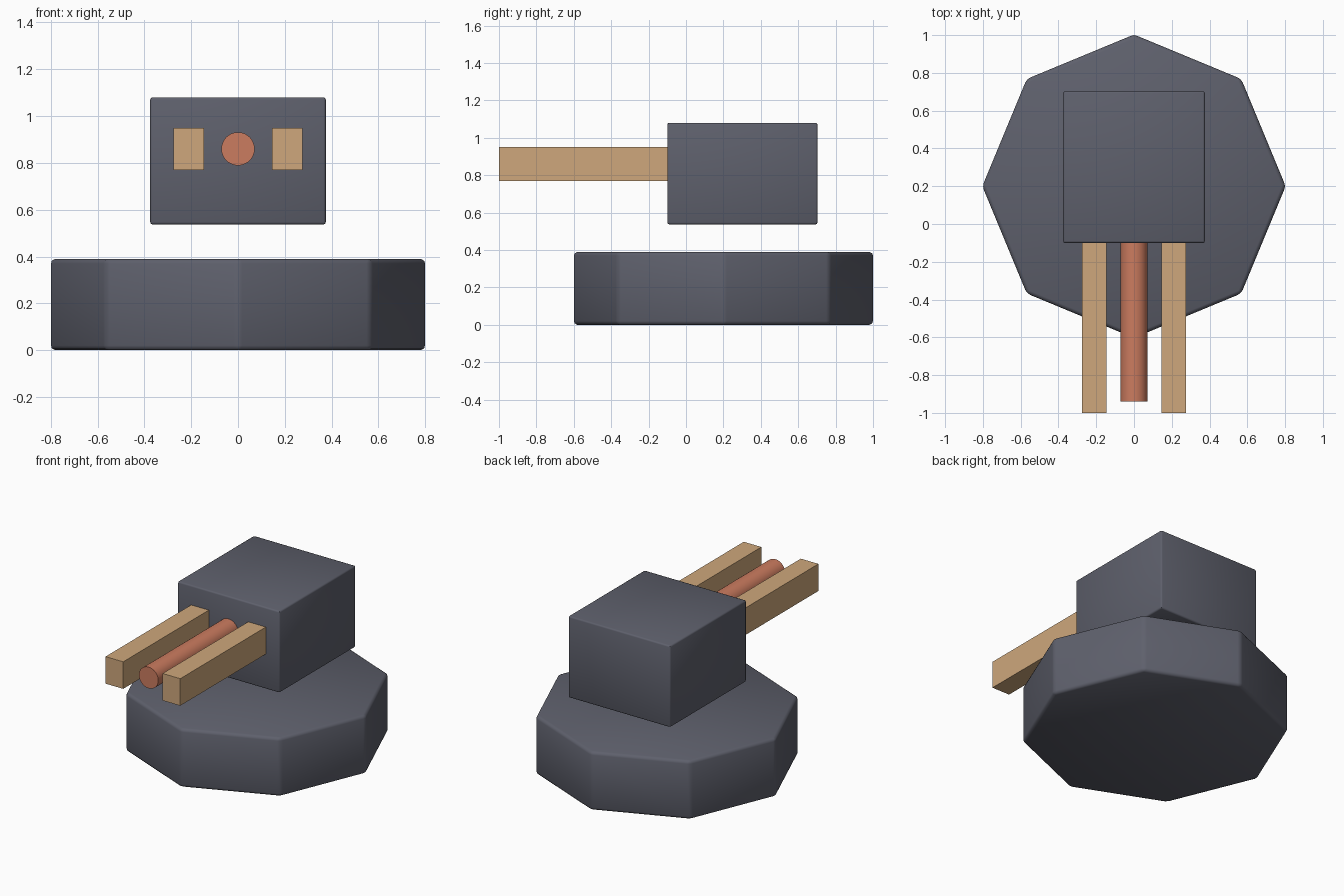
import bpy
import bmesh
import math
from mathutils import Matrix, Vector

if "Cube" in bpy.data.objects:
    bpy.data.objects.remove(bpy.data.objects["Cube"])


def material(name, rgb):
    m = bpy.data.materials.new(name)
    m.diffuse_color = (*rgb, 1.0)
    m.use_nodes = True
    m.node_tree.nodes["Principled BSDF"].inputs["Base Color"].default_value = m.diffuse_color
    return m


GREY = material("dark_slate", (0.112, 0.117, 0.150))
TAN = material("tan", (0.62, 0.39, 0.20))
COPPER = material("copper", (0.60, 0.20, 0.115))


def finish(name, bm, mat, bevel=0.0, smooth=False):
    bmesh.ops.recalc_face_normals(bm, faces=bm.faces)
    if bevel:
        bmesh.ops.bevel(bm, geom=bm.edges[:], offset=bevel, segments=2,
                        profile=0.5, affect='EDGES')
    mesh = bpy.data.meshes.new(name)
    bm.to_mesh(mesh)
    bm.free()
    mesh.materials.append(mat)
    obj = bpy.data.objects.new(name, mesh)
    bpy.context.collection.objects.link(obj)
    if smooth:
        bpy.ops.object.select_all(action='DESELECT')
        obj.select_set(True)
        bpy.context.view_layer.objects.active = obj
        bpy.ops.object.shade_smooth_by_angle(angle=math.radians(46))
    return obj


def box(name, lo, hi, mat, bevel=0.0):
    lo, hi = Vector(lo), Vector(hi)
    bm = bmesh.new()
    bmesh.ops.create_cube(bm, size=1.0, matrix=Matrix.Translation((lo + hi) / 2)
                          @ Matrix.Diagonal((*(hi - lo), 1.0)))
    return finish(name, bm, mat, bevel, bevel > 0)


def cylinder(name, center, radius, depth, sides, mat, rot=Matrix(), bevel=0.0):
    bm = bmesh.new()
    bmesh.ops.create_cone(bm, cap_ends=True, segments=sides, radius1=radius,
                          radius2=radius, depth=depth,
                          matrix=Matrix.Translation(center) @ rot)
    return finish(name, bm, mat, bevel, True)


# Octagonal base, corners on the axes
cylinder("base", (0, 0.2, 0.195), 0.803, 0.39, 8, GREY, bevel=0.02)

# Floating turret block
box("turret", (-0.375, -0.1, 0.537), (0.375, 0.703, 1.08), GREY, bevel=0.01)

# Pair of rails
for side, cx in (("left", -0.21), ("right", 0.21)):
    box(side + "_rail", (cx - 0.065, -1.0, 0.77), (cx + 0.065, -0.09, 0.95), TAN)

# Central barrel
cylinder("barrel", (0, -0.515, 0.86), 0.071, 0.85, 32, COPPER,
         rot=Matrix.Rotation(math.pi / 2, 4, 'X'))
